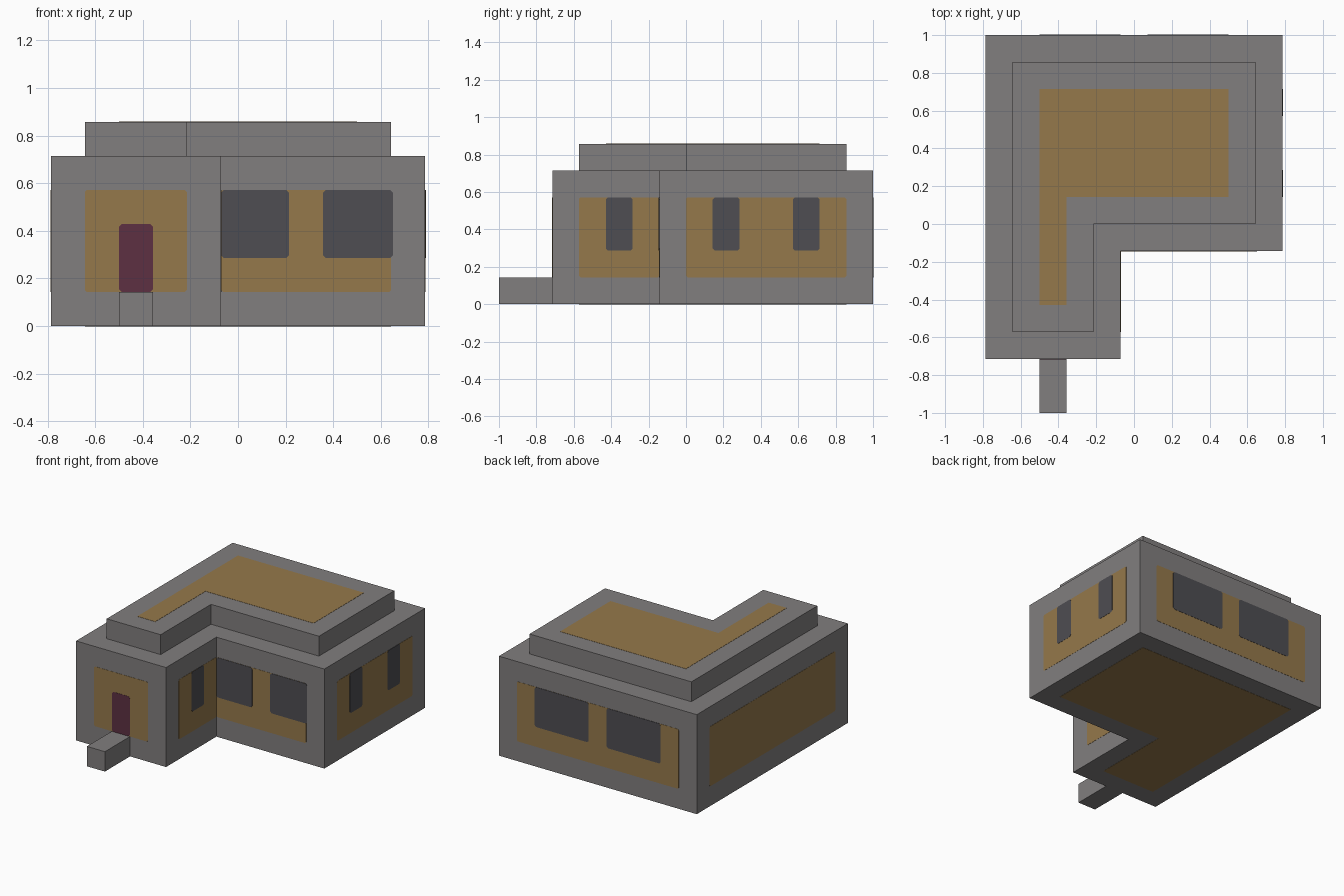
import bpy, bmesh
from mathutils import Matrix, Vector

cube = bpy.data.objects.get("Cube")
if cube:
    bpy.data.objects.remove(cube, do_unlink=True)

U = 1 / 14          # building module
PANEL, OPENING = 0.02, 0.04   # plate thicknesses in modules


def material(name, r, g, b):
    m = bpy.data.materials.new(name)
    m.use_nodes = True
    m.diffuse_color = (r, g, b, 1)
    m.node_tree.nodes["Principled BSDF"].inputs["Base Color"].default_value = (r, g, b, 1)
    return m


GREY = material("concrete grey", 0.22, 0.21, 0.21)
TAN = material("tan panel", 0.30, 0.19, 0.07)
GLASS = material("dark glass", 0.077, 0.075, 0.084)
DOOR = material("maroon door", 0.11, 0.03, 0.054)


def prism(name, outline, depth, mat, frame):
    """Extrude a 2D outline along the local z of a frame."""
    bm = bmesh.new()
    face = bm.faces.new([bm.verts.new((x, y, 0)) for x, y in outline])
    top = bmesh.ops.extrude_face_region(bm, geom=[face])["geom"]
    bmesh.ops.translate(bm, vec=(0, 0, depth),
                        verts=[v for v in top if isinstance(v, bmesh.types.BMVert)])
    bm.transform(Matrix.Scale(U, 4) @ frame)
    bmesh.ops.recalc_face_normals(bm, faces=bm.faces)
    me = bpy.data.meshes.new(name)
    bm.to_mesh(me)
    bm.free()
    me.materials.append(mat)
    ob = bpy.data.objects.new(name, me)
    bpy.context.collection.objects.link(ob)
    return ob


def level(z):
    return Matrix.Translation((0, 0, z))


def wall(normal, distance):
    """Frame whose local x runs along the wall, y goes up and z points out."""
    n, up = Vector(normal), Vector((0, 0, 1))
    m = Matrix((up.cross(n), up, n)).transposed().to_4x4()
    m.translation = n * distance
    return m


def ell(x0, x1, y0, y1, nx, ny):
    return [(x0, y0), (nx, y0), (nx, ny), (x1, ny), (x1, y1), (x0, y1)]


def rect(x0, x1, y0, y1, c=0.0):
    if not c:
        return [(x0, y0), (x1, y0), (x1, y1), (x0, y1)]
    return [(x0 + c, y0), (x1 - c, y0), (x1, y0 + c), (x1, y1 - c),
            (x1 - c, y1), (x0 + c, y1), (x0, y1 - c), (x0, y0 + c)]


# L-shaped house, raised roof and doorstep
prism("house_body", ell(-11, 11, -10, 14, -1, -2), 10, GREY, level(0))
prism("roof_block", ell(-9, 9, -8, 12, -3, 0), 2, GREY, level(10))
prism("doorstep", rect(-7, -5, -14, -10), 2, GREY, level(0))

# Inlaid panels on the roof and the underside
prism("roof_panel", ell(-7, 7, -6, 10, -5, 2), PANEL, TAN, level(12))
prism("floor_panel", ell(-9, 9, -8, 12, -3, 0), PANEL, TAN, level(-PANEL))

# Wall name, frame, panel span, window spans (along the wall)
walls = [
    ("entrance", wall((0, -1, 0), 10), (-9, -3), []),
    ("front", wall((0, -1, 0), 2), (-1, 9), [(-1, 3), (5, 9.1)]),
    ("wing", wall((1, 0, 0), -1), (-8, -2), [(-6, -4)]),
    ("left", wall((1, 0, 0), 11), (0, 12), [(2, 4), (8, 10)]),
    ("back", wall((0, 1, 0), 14), (-9, 9), [(-7, -1), (1, 7)]),
    ("right", wall((-1, 0, 0), 11), (-12, 8), []),
]
for name, frame, span, windows in walls:
    prism(name + "_wall_panel", rect(*span, 2, 8, 0.12), PANEL, TAN, frame)
    for i, w in enumerate(windows):
        prism(f"{name}_window_{i + 1}", rect(*w, 4, 8, 0.16), OPENING, GLASS, frame)

# Front door
prism("front_door", rect(-7, -5, 2, 6, 0.16), OPENING, DOOR, walls[0][1])
